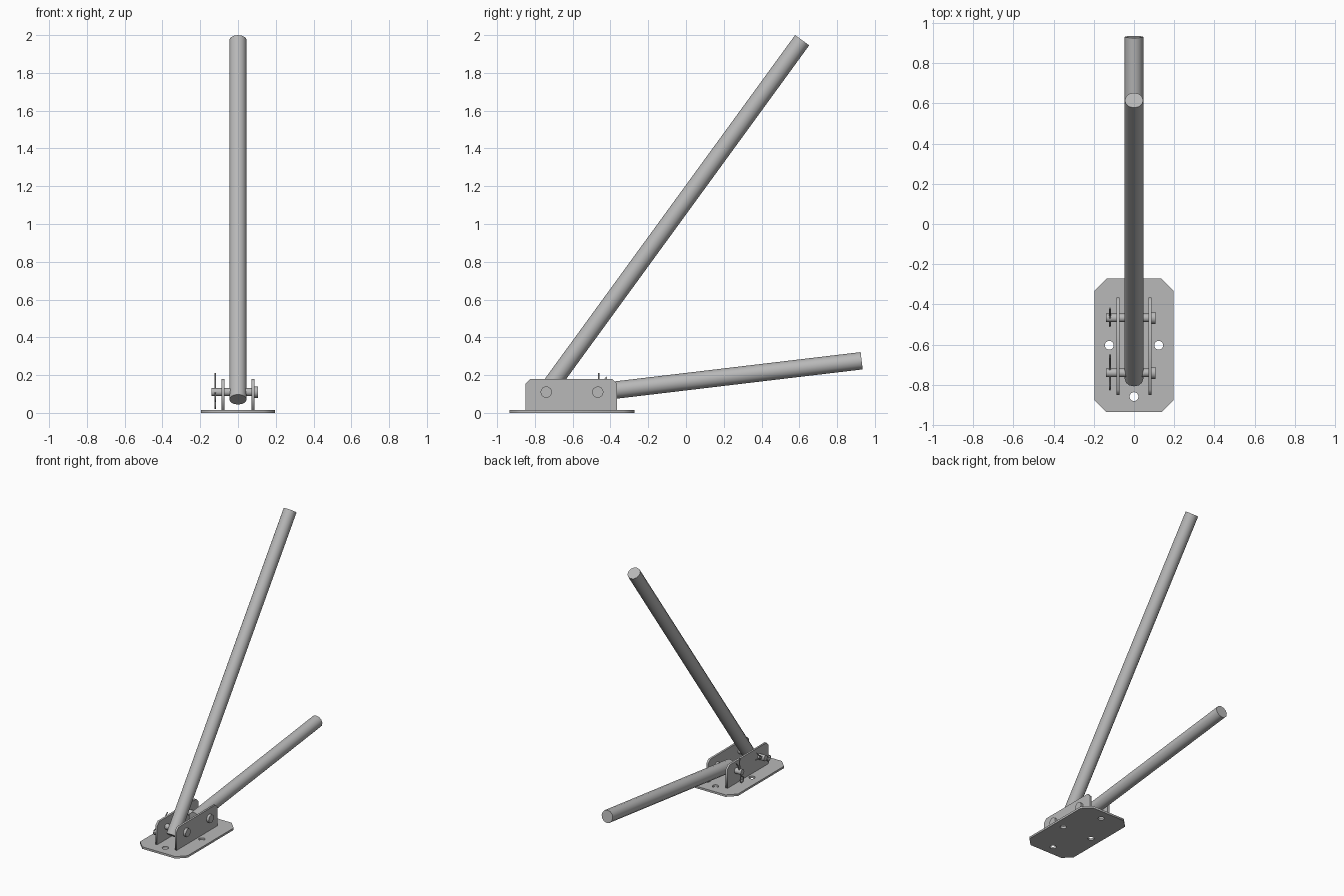
import bpy, math
from mathutils import Vector

if "Cube" in bpy.data.objects:
    bpy.data.objects.remove(bpy.data.objects["Cube"])

steel = bpy.data.materials.new("galvanised grey")
steel.diffuse_color = (0.48, 0.48, 0.48, 1)
steel.use_nodes = True
steel.node_tree.nodes["Principled BSDF"].inputs["Base Color"].default_value = steel.diffuse_color


def to_mesh(obj):
    bpy.ops.object.select_all(action='DESELECT')
    obj.select_set(True)
    bpy.context.view_layer.objects.active = obj
    bpy.ops.object.convert(target='MESH')
    obj = bpy.context.object
    obj.data.materials.clear()
    obj.data.materials.append(steel)
    return obj


def sheet(name, outline, holes, thickness):
    """Flat plate with round holes, centred on its thickness."""
    cu = bpy.data.curves.new(name, 'CURVE')
    cu.dimensions = '2D'
    cu.fill_mode = 'BOTH'
    cu.extrude = thickness / 2
    loops = [outline]
    for cx, cy, r in holes:
        loops.append([(cx + r * math.cos(i * math.tau / 16),
                       cy + r * math.sin(i * math.tau / 16)) for i in range(16)])
    for pts in loops:
        s = cu.splines.new('POLY')
        s.points.add(len(pts) - 1)
        for p, (a, b) in zip(s.points, pts):
            p.co = (a, b, 0, 1)
        s.use_cyclic_u = True
    ob = bpy.data.objects.new(name, cu)
    bpy.context.collection.objects.link(ob)
    return to_mesh(ob)


def rod(name, a, b, radius, sides):
    """Solid cylinder between two points."""
    a, b = Vector(a), Vector(b)
    d = b - a
    bpy.ops.mesh.primitive_cylinder_add(vertices=sides, radius=radius, depth=d.length,
                                        location=(a + b) / 2)
    ob = bpy.context.object
    ob.name = name
    ob.rotation_euler = d.to_track_quat('Z', 'Y').to_euler()
    ob.data.materials.append(steel)
    bpy.ops.object.shade_smooth_by_angle(angle=math.radians(35))
    return ob


def split_pin(name, y, z, angle):
    """Bent wire: an eye on one side of the bolt, two splayed legs on the other."""
    along = Vector((0, math.cos(angle), math.sin(angle)))
    side = Vector((0, -math.sin(angle), math.cos(angle)))
    path = [(0.098, 0.026), (0.06, 0.012), (0.025, 0.004), (-0.04, 0.004)]
    path += [(-0.07 + 0.02 * math.cos(t), 0.02 * math.sin(t))
             for t in [math.radians(40 + 35 * i) for i in range(9)]]
    path += [(-0.04, -0.004), (0.025, -0.004), (0.06, -0.01), (0.09, -0.022)]
    cu = bpy.data.curves.new(name, 'CURVE')
    cu.dimensions = '3D'
    cu.bevel_depth = 0.0045
    cu.bevel_resolution = 1
    cu.use_fill_caps = True
    s = cu.splines.new('POLY')
    s.points.add(len(path) - 1)
    for p, (u, v) in zip(s.points, path):
        p.co = (*(Vector((-0.12, y, z)) + along * u + side * v), 1)
    ob = bpy.data.objects.new(name, cu)
    bpy.context.collection.objects.link(ob)
    return to_mesh(ob)


# Base plate with clipped corners and four bolt holes
W, Y0, Y1, C = 0.197, -0.935, -0.272, 0.06
base = sheet("base_plate",
             [(-W + C, Y0), (W - C, Y0), (W, Y0 + C), (W, Y1 - C),
              (W - C, Y1), (-W + C, Y1), (-W, Y1 - C), (-W, Y0 + C)],
             [(-0.123, -0.603, 0.022), (0.123, -0.603, 0.022),
              (0, -0.858, 0.022), (0, -0.348, 0.022)], 0.015)
base.location.z = 0.0075

# Upright side plates, profile in y and z
BOLT_Z = 0.11
BOLTS = {"front": (-0.74, 0.42), "rear": (-0.467, 1.27)}
for name, x in (("left", -0.08), ("right", 0.08)):
    plate = sheet(name + "_side_plate",
                  [(-0.85, 0.012), (-0.365, 0.012), (-0.365, 0.155), (-0.39, 0.18),
                   (-0.825, 0.18), (-0.85, 0.155)],
                  [(y, BOLT_Z, 0.0215) for y, _ in BOLTS.values()], 0.015)
    plate.rotation_euler = (math.pi / 2, 0, math.pi / 2)
    plate.location.x = x

# Clevis bolts with heads and split pins
for name, (y, ang) in BOLTS.items():
    rod(name + "_bolt", (-0.14, y, BOLT_Z), (0.1, y, BOLT_Z), 0.021, 16)
    rod(name + "_bolt_head", (0.0875, y, BOLT_Z), (0.106, y, BOLT_Z), 0.03, 16)
    split_pin(name + "_split_pin", y, BOLT_Z, ang)

# Long and short brace tubes
rod("long_brace", (0, -0.77, 0.071), (0, 0.615, 1.973), 0.046, 12)
rod("short_brace", (0, -0.515, 0.104), (0, 0.93, 0.276), 0.046, 12)
